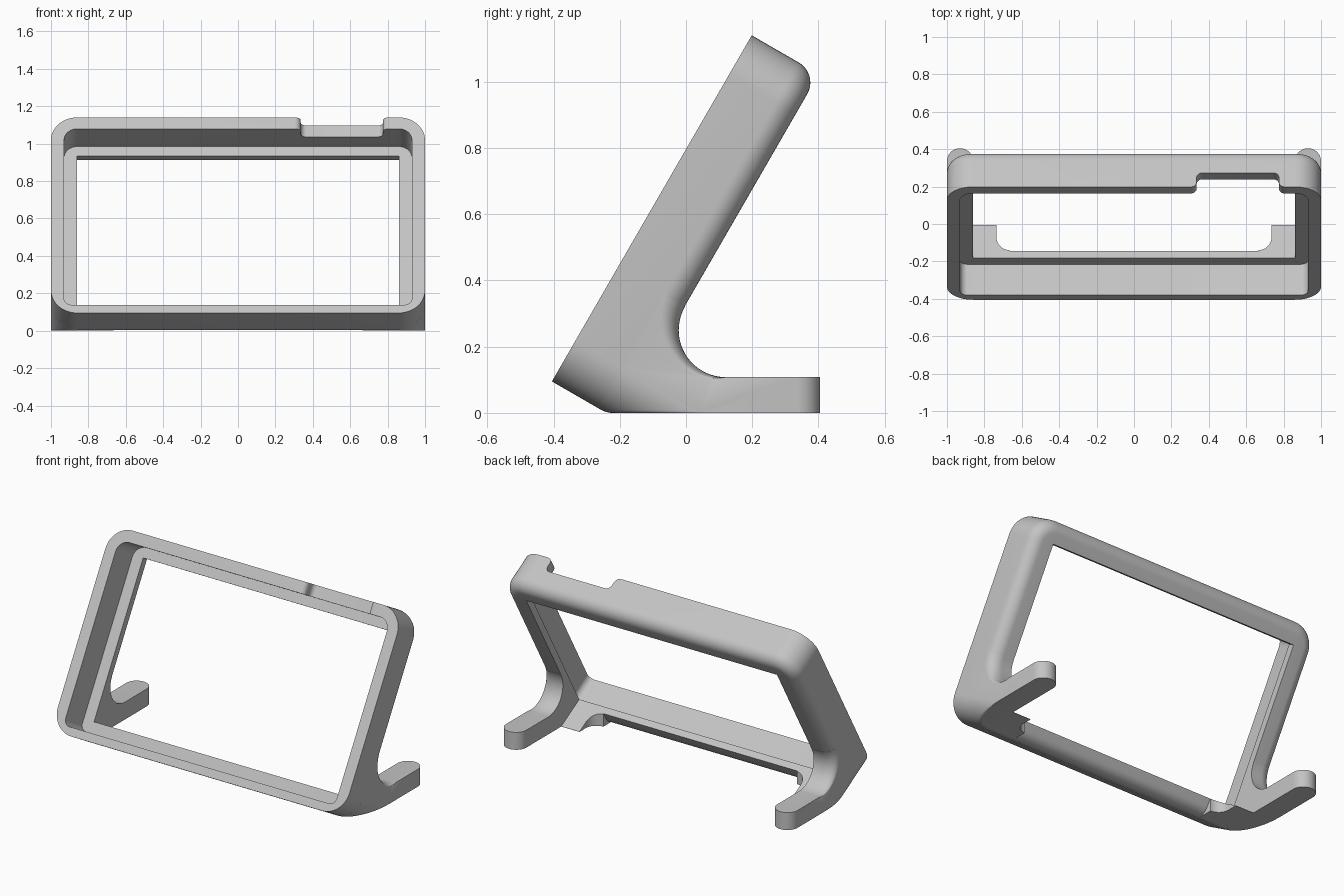
import bpy, bmesh
from math import sin, cos, pi, sqrt, radians
from mathutils import Vector

cube = bpy.data.objects.get("Cube")
if cube:
    bpy.data.objects.remove(cube, do_unlink=True)

grey = bpy.data.materials.new("plain grey")
grey.use_nodes = True
grey.diffuse_color = (0.55, 0.55, 0.55, 1)
grey.node_tree.nodes["Principled BSDF"].inputs["Base Color"].default_value = (0.55, 0.55, 0.55, 1)

# Tilted coordinates: v runs up the leaning front, w runs backwards through it
FRONT_Y, FRONT_Z = -0.405, 0.095
C, S = cos(radians(60)), sin(radians(60))
HEIGHT, DEPTH, CORNER, ROUND = 1.207, 0.234, 0.14, 0.07
OPEN_X, OPEN_V, LEDGE = 0.86, 0.117, 0.19


def tilt(v, w):
    return FRONT_Y + C * v + S * w, FRONT_Z + S * v - C * w


def loft(name, rings, closed):
    """Skin matching rings of points, joined end to end or capped."""
    bm = bmesh.new()
    rows = [[bm.verts.new(p) for p in ring] for ring in rings]
    pairs = list(zip(rows, rows[1:]))
    if closed:
        pairs.append((rows[-1], rows[0]))
    else:
        bm.faces.new(rows[0])
        bm.faces.new(rows[-1])
    for a, b in pairs:
        for i in range(len(a)):
            j = (i + 1) % len(a)
            bm.faces.new((a[i], a[j], b[j], b[i]))
    bmesh.ops.remove_doubles(bm, verts=bm.verts, dist=1e-5)
    bmesh.ops.recalc_face_normals(bm, faces=bm.faces)
    mesh = bpy.data.meshes.new(name)
    bm.to_mesh(mesh)
    bm.free()
    mesh.materials.append(grey)
    ob = bpy.data.objects.new(name, mesh)
    bpy.context.collection.objects.link(ob)
    return ob


def finish(ob):
    bpy.ops.object.select_all(action='DESELECT')
    ob.select_set(True)
    bpy.context.view_layer.objects.active = ob
    for m in list(ob.modifiers):
        bpy.ops.object.modifier_apply(modifier=m.name)
    bpy.ops.object.shade_smooth_by_angle(angle=radians(30))


def frame_ring(half, v0, v1, r_low, r_high, w, steps=12):
    """Rounded rectangle lying at depth w."""
    pts = []
    for k, (sx, sv) in enumerate([(1, 1), (-1, 1), (-1, -1), (1, -1)]):
        r = r_high if sv > 0 else r_low
        cx, cv = sx * (half - r), (v1 - r if sv > 0 else v0 + r)
        for i in range(steps + 1):
            a = (k + i / steps) * pi / 2
            pts.append((cx + r * cos(a), *tilt(cv + r * sin(a), w)))
    return pts


# Leaning frame: rounded outside, ledge and pocket inside
rings = [frame_ring(1, 0, HEIGHT, CORNER, CORNER, 0)]
for i in range(11):
    a = i / 10 * pi / 2
    d = ROUND * (1 - cos(a))
    rings.append(frame_ring(1 - d, d, HEIGHT - d, CORNER - d, CORNER - d,
                            DEPTH - ROUND + ROUND * sin(a)))
for w in (DEPTH, LEDGE):
    rings.append(frame_ring(OPEN_X, OPEN_V, 1.078, 0, 0, w))
for w in (LEDGE, 0):
    rings.append(frame_ring(0.93, 0.05, 1.137, 0.04, 0.07, w))
frame = loft("frame", rings, True)

# Notch in the front of the top rail
r, mid, half, deep = 0.03, 0.555, 0.22, 0.087
side = [(half + r, -0.05)]
side += [(half + r - r * sin(a), r - r * cos(a)) for a in [i * pi / 12 for i in range(7)]]
side += [(half - r + r * cos(a), deep - r + r * sin(a)) for a in [i * pi / 12 for i in range(7)]]
outline = [(mid + x, w) for x, w in side] + [(mid - x, w) for x, w in reversed(side)]
cutter = loft("notch_cutter", [[(x, *tilt(v, w)) for x, w in outline] for v in (1.1, 1.3)], False)
cutter.hide_render = True
cut = frame.modifiers.new("notch", 'BOOLEAN')
cut.operation, cut.solver, cut.object = 'DIFFERENCE', 'EXACT', cutter
finish(frame)
bpy.data.objects.remove(cutter, do_unlink=True)


# Leg: side profiles stacked across its width
def leg_slice(x):
    vmin = CORNER - sqrt(max(0, CORNER**2 - (x - OPEN_X)**2))
    t = max(0, x - (1 - ROUND))
    fall = ROUND - sqrt(max(0, ROUND**2 - t * t))
    start = DEPTH - 0.004 if x < 0.94 else 0.16
    pts = [tilt(vmin + 0.03, start), tilt(0.397, start)]
    # concave bend from frame to foot, its outer edge softening upwards
    for i in range(21):
        k = i / 20
        a = radians(150 + 120 * k)
        rad = 0.142 + fall * (1 - k)
        pts.append((0.12 + rad * cos(a), 0.25 + rad * sin(a)))
    # half-round toe
    tip = 0.335 + sqrt(max(0, 0.07**2 - (x - 0.93)**2))
    pts += [(tip, 0.108), (tip, 0)]
    # soft bend under the heel
    hit = (FRONT_Z + S * vmin) / C
    p0, p1 = Vector(tilt(vmin, hit - 0.019)), Vector(tilt(vmin, hit))
    p2 = p1 + Vector((0.019, 0))
    for i in range(6):
        k = 1 - i / 5
        pts.append(tuple(p0 * (1 - k)**2 + p1 * 2 * k * (1 - k) + p2 * k * k))
    pts.append(tilt(vmin, 0.16))
    return pts


# Wedge brace filling the inner corner behind the bottom rail
def brace_slice(x, back):
    v, w = OPEN_V, DEPTH - 0.004
    top = (v - C * (back - FRONT_Y)) / S + FRONT_Z
    return [tilt(v, w), (back, max(top, 0.001)), (back, 0), (-0.22, 0), tilt(0.02, 0.2)]


leg_xs = [0.93 - 0.07 * cos(pi * i / 24) for i in range(25)]
brace = [(0.665 + 0.07 * sin(a), -0.07 - 0.07 * cos(a)) for a in [i * pi / 20 for i in range(11)]]
brace += [(0.735, -0.006), (OPEN_X + 0.01, -0.006)]
for sx, label in ((1, "left"), (-1, "right")):
    finish(loft(label + "_leg", [[(sx * x, *p) for p in leg_slice(x)] for x in leg_xs], False))
    finish(loft(label + "_brace", [[(sx * x, *p) for p in brace_slice(x, b)] for x, b in brace], False))
